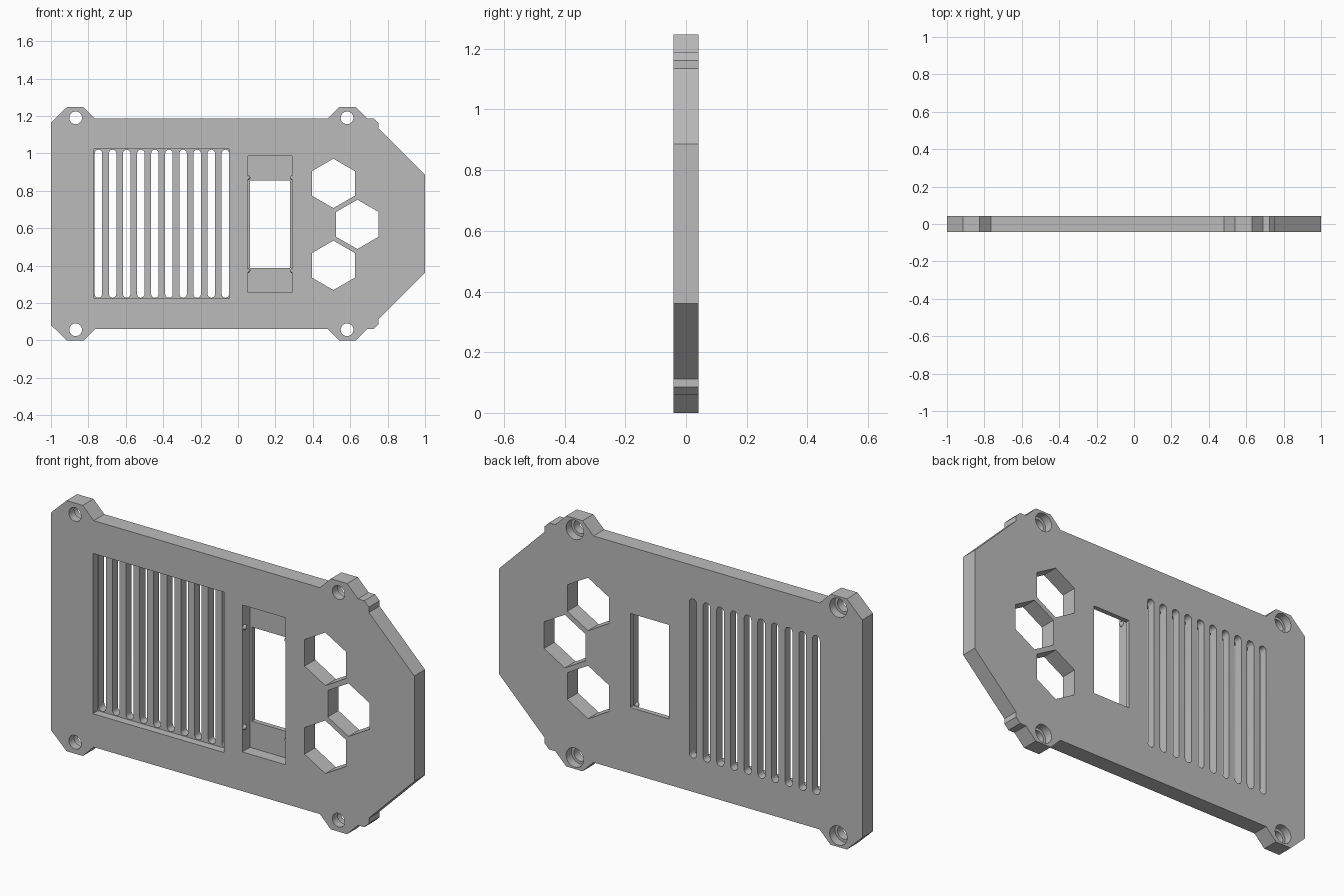
import bpy, bmesh, math

cube = bpy.data.objects.get("Cube")
if cube:
    bpy.data.objects.remove(cube, do_unlink=True)

H, T = 1.247, 0.042          # panel height and half thickness
MID = H / 2
FRONT, BACK = -T, T

grey = bpy.data.materials.new("plain grey")
grey.use_nodes = True
colour = (0.5, 0.5, 0.5, 1)
grey.diffuse_color = colour
grey.node_tree.nodes["Principled BSDF"].inputs["Base Color"].default_value = colour


def prism(name, outline, y0, y1):
    """Extrude an x-z outline between two depths."""
    bm = bmesh.new()
    face = bm.faces.new([bm.verts.new((x, y0, z)) for x, z in outline])
    ext = bmesh.ops.extrude_face_region(bm, geom=[face])
    verts = [v for v in ext["geom"] if isinstance(v, bmesh.types.BMVert)]
    bmesh.ops.translate(bm, verts=verts, vec=(0, y1 - y0, 0))
    bmesh.ops.recalc_face_normals(bm, faces=bm.faces)
    mesh = bpy.data.meshes.new(name)
    bm.to_mesh(mesh)
    bm.free()
    ob = bpy.data.objects.new(name, mesh)
    bpy.context.collection.objects.link(ob)
    mesh.materials.append(grey)
    return ob


def ring(x, z, r, n, start=0.0):
    return [(x + r * math.cos(start + math.tau * i / n),
             z + r * math.sin(start + math.tau * i / n)) for i in range(n)]


def box(x0, x1, z0, z1):
    return [(x0, z0), (x1, z0), (x1, z1), (x0, z1)]


def slot(x, z0, z1, r, n=8):
    """Upright slot with round ends."""
    top = [(x + r * math.cos(math.pi * i / n), z1 - r + r * math.sin(math.pi * i / n))
           for i in range(n + 1)]
    return top + [(2 * x - px, z0 + z1 - pz) for px, pz in top]


# Panel outline: upper half mirrored to the lower half
upper = [(-1, 1.165), (-0.915, H), (-0.825, H), (-0.765, 1.187), (0.48, 1.187),
         (0.54, H), (0.63, H), (0.69, 1.187), (0.725, 1.187), (0.75, 1.162),
         (0.75, 1.135), (1, 0.886)]
panel = prism("panel", upper + [(x, H - z) for x, z in reversed(upper)], FRONT, BACK)


def cut(outline, y0=FRONT - 0.05, y1=BACK + 0.05):
    cutter = prism("cutter", outline, y0, y1)
    cutter.hide_render = True
    mod = panel.modifiers.new("cut", "BOOLEAN")
    mod.operation, mod.solver, mod.object = "DIFFERENCE", "EXACT", cutter
    bpy.context.view_layer.objects.active = panel
    bpy.ops.object.modifier_apply(modifier=mod.name)
    bpy.data.objects.remove(cutter, do_unlink=True)


# Corner screw holes, counterbored from the back
for x in (-0.868, 0.583):
    for z in (1.19, H - 1.19):
        cut(ring(x, z, 0.034, 24))
        cut(ring(x, z, 0.048, 24), 0.0)

# Vent: shallow front recess with ten through slots
cut(box(-0.77, -0.047, 0.225, 1.023), y1=FRONT + 0.04)
for i in range(10):
    cut(slot(-0.746 + i * 0.0754, 0.228, 1.02, 0.02))

# Display pocket and window
cut(box(0.053, 0.29, 0.255, 0.986), y1=FRONT + 0.06)
cut(box(0.065, 0.277, 0.388, 0.856))

# Three hexagonal button openings
for x, z in ((0.51, MID + 0.216), (0.638, MID - 0.003), (0.51, MID - 0.222)):
    cut(ring(x, z, 0.132, 6, math.pi / 6))

# Small retaining nubs on the pocket walls
for side, x in (("right", 0.053), ("left", 0.29)):
    for level, z in (("lower", 0.373), ("upper", 0.87)):
        bpy.ops.mesh.primitive_uv_sphere_add(segments=12, ring_count=8, radius=0.013,
                                             location=(x, FRONT + 0.016, z))
        nub = bpy.context.object
        nub.name = f"{level}_{side}_nub"
        nub.data.materials.append(grey)
        bpy.ops.object.shade_smooth_by_angle()

bpy.ops.object.select_all(action="DESELECT")
panel.select_set(True)
bpy.context.view_layer.objects.active = panel
bpy.ops.object.shade_smooth_by_angle(angle=math.radians(25))
